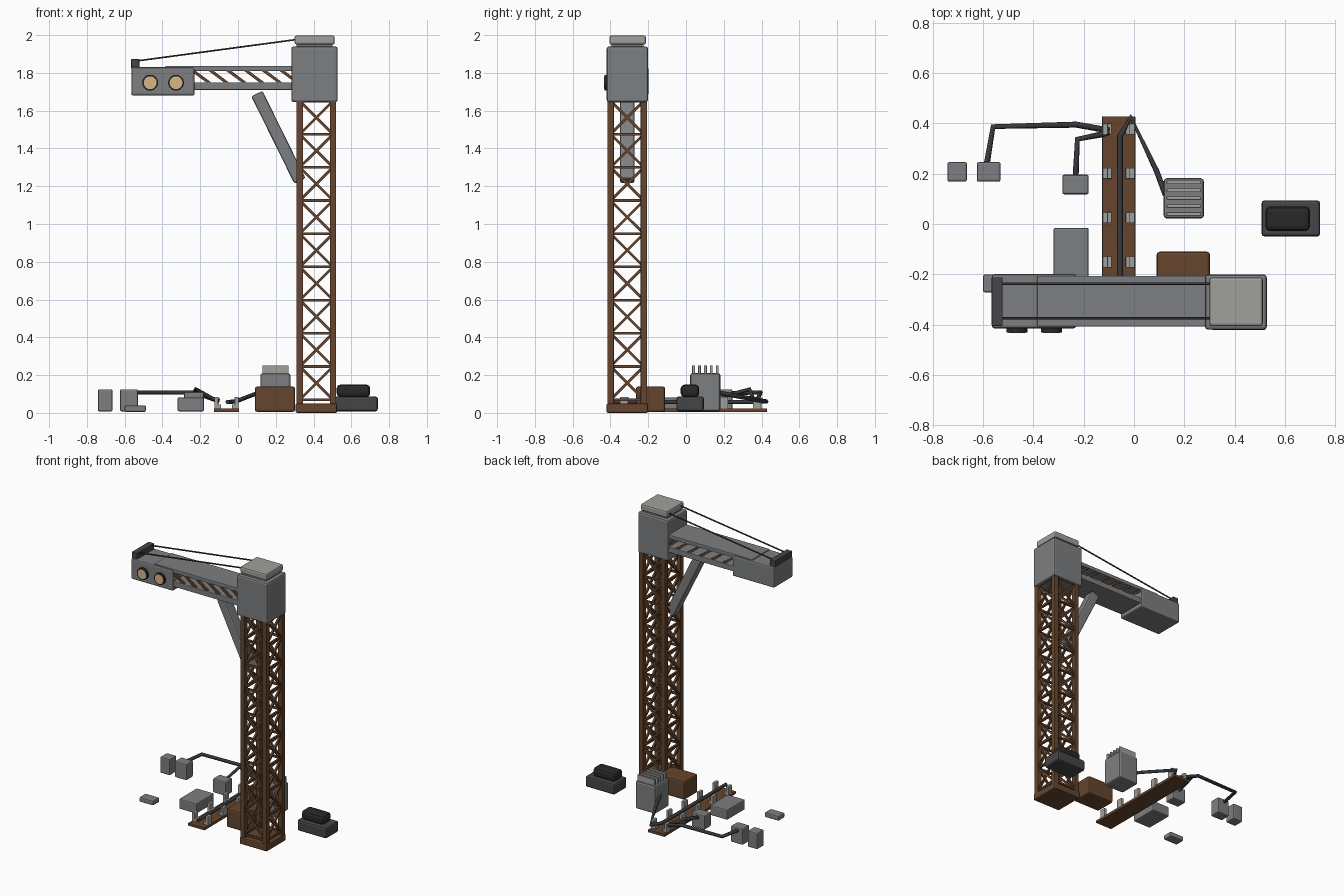
import bpy, math
from mathutils import Vector

if "Cube" in bpy.data.objects:
    bpy.data.objects.remove(bpy.data.objects["Cube"])


def material(name, r, g, b):
    m = bpy.data.materials.new(name)
    m.diffuse_color = (r, g, b, 1)
    m.use_nodes = True
    m.node_tree.nodes["Principled BSDF"].inputs["Base Color"].default_value = m.diffuse_color
    return m


GREY = material("mid grey", 0.205, 0.21, 0.215)
LIGHT = material("light grey", 0.35, 0.35, 0.33)
DARK = material("dark grey", 0.06, 0.06, 0.066)
BLACK = material("near black", 0.022, 0.022, 0.023)
BROWN = material("rust brown", 0.13, 0.06, 0.027)
HOSE = material("hose grey", 0.04, 0.04, 0.044)
LENS = material("warm lens", 0.70, 0.47, 0.24)


def mesh_obj(name, verts, faces, mat):
    me = bpy.data.meshes.new(name)
    me.from_pydata(verts, [], faces)
    me.materials.append(mat)
    ob = bpy.data.objects.new(name, me)
    bpy.context.collection.objects.link(ob)
    return ob


FACES = [(0, 1, 3, 2), (4, 6, 7, 5), (0, 4, 5, 1), (2, 3, 7, 6), (0, 2, 6, 4), (1, 5, 7, 3)]


def bevel(ob, width):
    if width:
        mod = ob.modifiers.new("bevel", 'BEVEL')
        mod.width, mod.segments = width, 2
    return ob


def box(name, x, y, z, mat, bev=0.008):
    """Axis aligned box from (min, max) ranges."""
    verts = [(a, b, c) for a in x for b in y for c in z]
    return bevel(mesh_obj(name, verts, FACES, mat), bev)


def bars(name, segments, w, d, mat, bev=0):
    """Square bars between point pairs, joined in one object."""
    verts, faces = [], []
    for p, q in segments:
        p, q = Vector(p), Vector(q)
        t = (q - p).normalized()
        side = Vector((0, 1, 0)) if abs(t.y) < 0.01 else Vector((1, 0, 0))
        up = t.cross(side).normalized()
        n = len(verts)
        verts += [e + side * (d / 2 * i) + up * (w / 2 * j)
                  for e in (p, q) for i in (-1, 1) for j in (-1, 1)]
        faces += [tuple(n + k for k in f) for f in FACES]
    return bevel(mesh_obj(name, verts, faces, mat), bev)


def hose(name, pts, r, mat):
    cu = bpy.data.curves.new(name, 'CURVE')
    cu.dimensions = '3D'
    cu.bevel_depth, cu.bevel_resolution, cu.use_fill_caps = r, 1, True
    sp = cu.splines.new('POLY')
    sp.points.add(len(pts) - 1)
    for p, co in zip(sp.points, pts):
        p.co = (*co, 1)
    cu.materials.append(mat)
    ob = bpy.data.objects.new(name, cu)
    bpy.context.collection.objects.link(ob)


def disc(name, x, y, z, r, depth, mat):
    bpy.ops.mesh.primitive_cylinder_add(vertices=20, radius=r, depth=depth,
                                        location=(x, y, z), rotation=(math.pi / 2, 0, 0))
    ob = bpy.context.object
    ob.name = name
    ob.data.materials.append(mat)
    bpy.ops.object.shade_smooth_by_angle()


# Lattice tower
CX, CY, H = 0.415, -0.311, 0.088
Z0, STEP, N = 0.07, 0.1757, 9
box("tower_base", (0.305, 0.525), (-0.421, -0.201), (0.0, 0.05), BROWN)
corners = [(CX + H * i, CY + H * j) for i, j in ((-1, -1), (1, -1), (1, 1), (-1, 1))]
bars("tower_legs", [((*c, 0.03), (*c, 1.66)) for c in corners], 0.034, 0.034, BROWN, 0.003)
rungs, braces = [], []
for a, b in zip(corners, corners[1:] + corners[:1]):
    for k in range(N + 1):
        z = Z0 + STEP * k
        rungs.append(((*a, z), (*b, z)))
        if k < N:
            braces.append(((*a, z), (*b, z + STEP)))
            braces.append(((*b, z), (*a, z + STEP)))
bars("tower_rungs", rungs, 0.014, 0.014, BROWN)
bars("tower_braces", braces, 0.014, 0.014, BROWN)

# Head housing and cap
box("head_housing", (0.282, 0.528), (-0.42, -0.201), (1.645, 1.94), GREY, 0.012)
box("head_neck", (0.31, 0.50), (-0.395, -0.225), (1.93, 1.955), GREY, 0)
box("head_cap", (0.30, 0.512), (-0.406, -0.212), (1.95, 1.998), LIGHT, 0.01)

# Boom with braced open sides
box("boom_top_plate", (-0.385, 0.285), (-0.408, -0.206), (1.81, 1.837), GREY, 0.004)
box("boom_bottom_plate", (-0.24, 0.285), (-0.408, -0.206), (1.71, 1.75), GREY, 0.004)
side_braces = [((-0.243 + 0.094 * i, y, 1.815), (-0.149 + 0.094 * i, y, 1.745))
               for i in range(-0, 6) for y in (-0.398, -0.216) if -0.149 + 0.094 * i < 0.33]
bars("boom_side_braces", side_braces, 0.016, 0.014, BROWN)
box("boom_end_box", (-0.565, -0.23), (-0.415, -0.199), (1.68, 1.83), GREY, 0.01)
bars("boom_strut", [((0.10, CY, 1.69), (0.328, CY, 1.228))], 0.066, 0.076, GREY, 0.01)

# Stay cables and their anchor
box("cable_anchor", (-0.566, -0.522), (-0.405, -0.212), (1.825, 1.873), DARK, 0.004)
for i, y in enumerate((-0.375, -0.237)):
    hose(f"stay_cable_{i}", [(-0.545, y, 1.862), (0.32, y, 1.978)], 0.005, HOSE)

# Lamps on the front of the end box
for i, x in enumerate((-0.465, -0.328)):
    disc(f"lamp_rim_{i}", x, -0.42, 1.748, 0.042, 0.022, BLACK)
    disc(f"lamp_lens_{i}", x, -0.430, 1.748, 0.034, 0.006, LENS)

# Ground boxes
box("brown_crate", (0.09, 0.302), (-0.265, -0.11), (0.005, 0.14), BROWN, 0.012)
box("battery_case", (0.507, 0.74), (-0.05, 0.094), (0.008, 0.087), DARK, 0.012)
box("battery_lid", (0.522, 0.70), (-0.028, 0.07), (0.084, 0.15), BLACK, 0.02)
box("outer_cabinet", (-0.742, -0.664), (0.168, 0.246), (0.008, 0.125), GREY)
box("inner_cabinet", (-0.625, -0.53), (0.168, 0.246), (0.008, 0.125), GREY)
box("junction_box", (-0.285, -0.18), (0.118, 0.196), (0.008, 0.11), GREY)
box("low_case", (-0.32, -0.18), (-0.218, -0.015), (0.008, 0.082), GREY)
box("small_slab", (-0.60, -0.488), (-0.272, -0.20), (0.005, 0.04), GREY)

# Finned transformer
box("transformer_body", (0.118, 0.278), (0.022, 0.182), (0.008, 0.21), GREY, 0.012)
for i in range(5):
    y = 0.04 + 0.0315 * i
    box(f"transformer_fin_{i}", (0.13, 0.267), (y - 0.007, y + 0.007), (0.2, 0.252), LIGHT, 0.002)

# Hose rack plank with pairs of clamps
box("rack_plank", (-0.127, 0.005), (-0.39, 0.428), (0.004, 0.024), BROWN, 0.003)
for i in range(5):
    y = 0.377 - 0.176 * i
    for s in (-1, 1):
        xs = sorted((-0.061 + s * 0.064, -0.061 + s * 0.043))
        xf = sorted((-0.061 + s * 0.064, -0.061 + s * 0.028))
        box(f"clamp_post_{i}_{s}", xs, (y - 0.022, y + 0.022), (0.02, 0.085), LIGHT, 0.003)
        box(f"clamp_foot_{i}_{s}", xf, (y - 0.022, y + 0.022), (0.02, 0.045), LIGHT, 0.003)

# Hoses
hose("rack_hose", [(-0.055, -0.38, 0.058), (-0.055, 0.35, 0.058), (-0.013, 0.425, 0.06),
                   (0.09, 0.21, 0.1), (0.125, 0.115, 0.12)], 0.012, HOSE)
hose("cabinet_hose", [(-0.10, 0.372, 0.06), (-0.23, 0.395, 0.108), (-0.56, 0.387, 0.108),
                      (-0.585, 0.24, 0.105)], 0.012, HOSE)
hose("junction_hose", [(-0.10, 0.365, 0.065), (-0.135, 0.355, 0.075), (-0.225, 0.337, 0.125),
                       (-0.232, 0.19, 0.085)], 0.012, HOSE)
